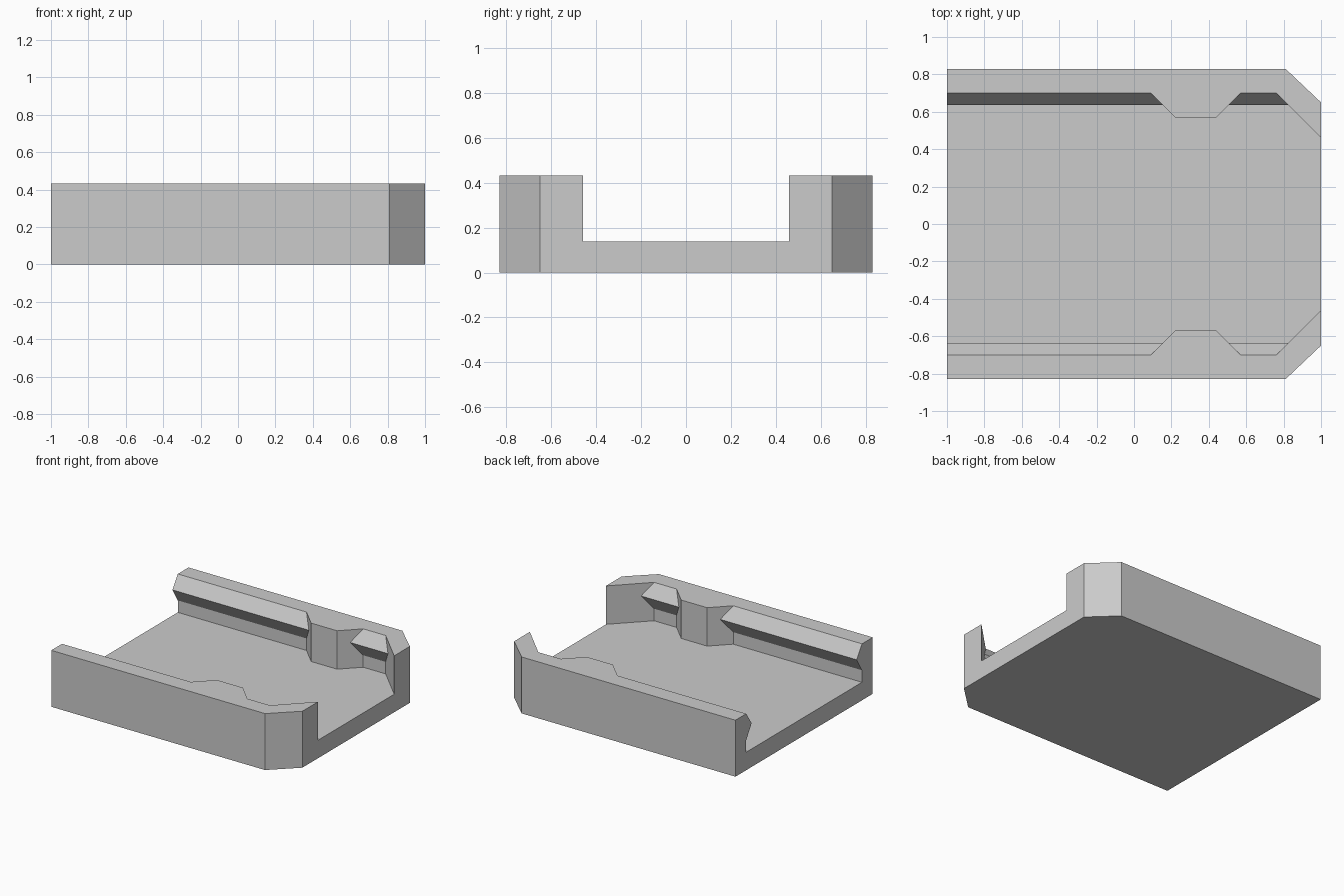
import bpy
import bmesh

cube = bpy.data.objects.get("Cube")
if cube:
    bpy.data.objects.remove(cube, do_unlink=True)

FLOOR, GROOVE, NOSE, TOP = 0.138, 0.23, 0.335, 0.432
WALL, LIP, LUG, STOP = 0.70, 0.635, 0.57, 0.46   # inner wall y positions


def inner_line(y):
    """Inner wall outline at one height; lug and end stop have 45 degree sides."""
    return [(-1, y), (0.79 - y, y), (0.22, LUG), (0.44, LUG),
            (y - 0.13, y), (1 + STOP - y, y), (1, STOP)]


def plain_grey():
    mat = bpy.data.materials.new("plain grey")
    mat.use_nodes = True
    colour = (0.6, 0.6, 0.6, 1)
    mat.diffuse_color = colour
    mat.node_tree.nodes["Principled BSDF"].inputs["Base Color"].default_value = colour
    return mat


bm = bmesh.new()


def row(points, z):
    return [bm.verts.new((x, y, z)) for x, y in points]


def skin(low, high):
    for i in range(len(low) - 1):
        bm.faces.new((low[i], low[i + 1], high[i + 1], high[i]))


# Back half: outer wall with a chamfered corner
outer = [(-1, 0.83), (0.81, 0.83), (1, 0.65)]
foot, rim = row(outer, 0), row(outer, TOP)
skin(foot, rim)

# Grooved inner wall, lofted through its heights
inner = [row(inner_line(y), z) for y, z in
         ((WALL, FLOOR), (WALL, GROOVE), (LIP, NOSE), (WALL, TOP))]
for low, high in zip(inner, inner[1:]):
    skin(low, high)

# Underside, floor, rail top and the two ends
mid_low = row([(-1, 0), (1, 0)], 0)
mid_floor = row([(-1, 0), (1, 0)], FLOOR)
bm.faces.new(foot + mid_low[::-1])
bm.faces.new(inner[0] + mid_floor[::-1])
bm.faces.new(rim + inner[-1][::-1])
for end in (0, -1):
    bm.faces.new([mid_low[end], foot[end], rim[end]]
                 + [line[end] for line in inner[::-1]] + [mid_floor[end]])

# Mirror to the front half, weld, and merge flat faces
bmesh.ops.mirror(bm, geom=bm.verts[:] + bm.edges[:] + bm.faces[:],
                 axis='Y', merge_dist=0.0001)
bmesh.ops.remove_doubles(bm, verts=bm.verts[:], dist=0.0001)
bmesh.ops.recalc_face_normals(bm, faces=bm.faces[:])
bmesh.ops.dissolve_limit(bm, angle_limit=0.01, verts=bm.verts[:], edges=bm.edges[:])

mesh = bpy.data.meshes.new("rail_tray")
bm.to_mesh(mesh)
bm.free()
mesh.materials.append(plain_grey())
tray = bpy.data.objects.new("rail_tray", mesh)
bpy.context.collection.objects.link(tray)
